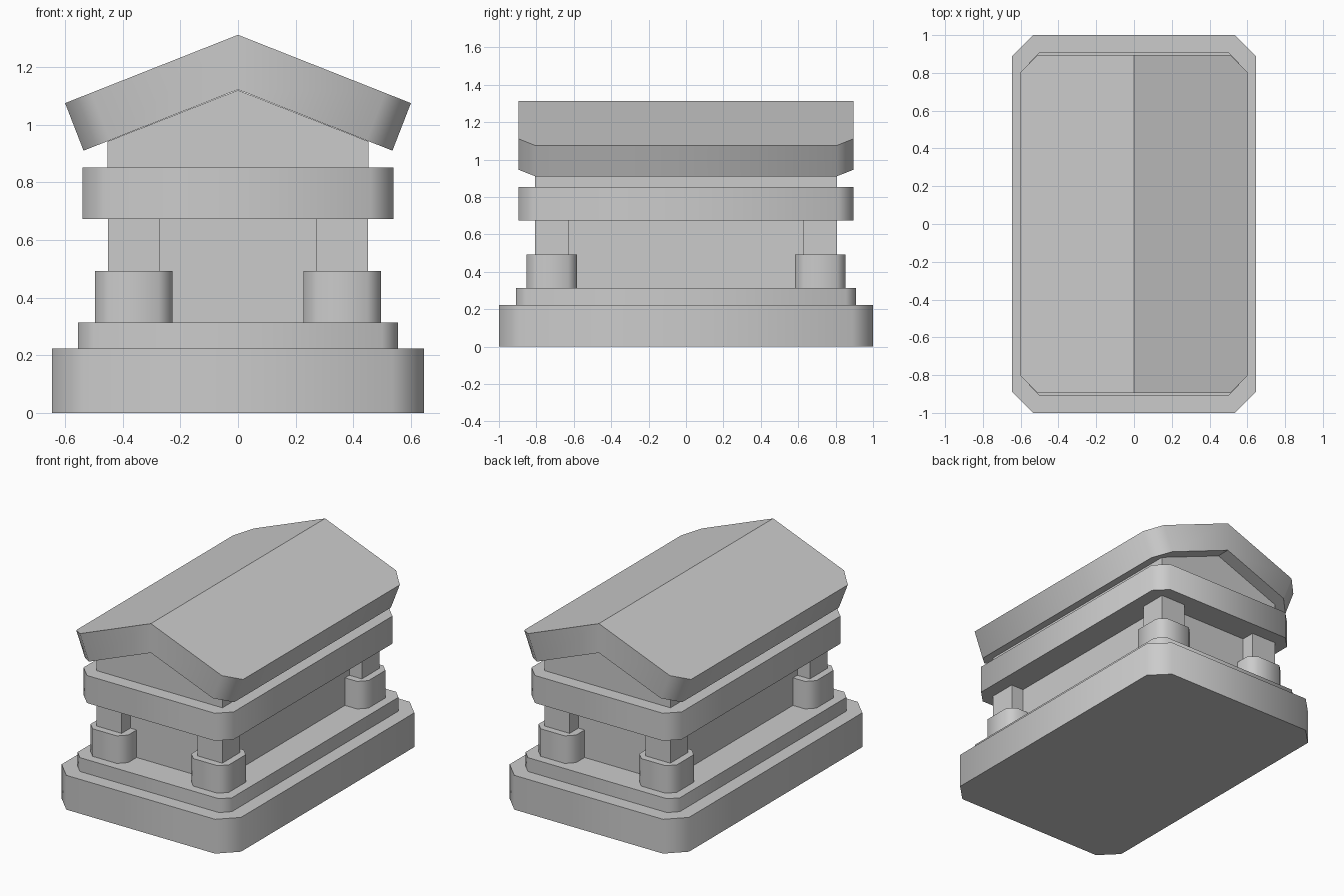
import bpy, bmesh

if "Cube" in bpy.data.objects:
    bpy.data.objects.remove(bpy.data.objects["Cube"])


def make_part(name, low, high, split=False, smooth=True):
    """Join two matching rings of points; split the caps along a ridge if asked."""
    bm = bmesh.new()
    a = [bm.verts.new(p) for p in low]
    b = [bm.verts.new(p) for p in high]
    n = len(a)
    for i in range(n):
        j = (i + 1) % n
        bm.faces.new((a[i], a[j], b[j], b[i])).smooth = smooth
    h = n // 2
    halves = [list(range(h + 1)), list(range(h, n)) + [0]] if split else [list(range(n))]
    for idx in halves:
        for ring in (a, b):
            face = bm.faces.new([ring[i] for i in idx])
            for e in face.edges:
                e.smooth = False
    bmesh.ops.recalc_face_normals(bm, faces=bm.faces)
    mesh = bpy.data.meshes.new(name)
    bm.to_mesh(mesh)
    bm.free()
    ob = bpy.data.objects.new(name, mesh)
    bpy.context.collection.objects.link(ob)
    return ob


def block(name, x, y, z0, z1, c=0.0, cx=0.0, cy=0.0):
    """Upright block with half sizes x, y and cut corners of size c."""
    if c:
        ring = [(-x + c, -y), (x - c, -y), (x, -y + c), (x, y - c),
                (x - c, y), (-x + c, y), (-x, y - c), (-x, -y + c)]
    else:
        ring = [(-x, -y), (x, -y), (x, y), (-x, y)]
    return make_part(name, [(cx + u, cy + v, z0) for u, v in ring],
                     [(cx + u, cy + v, z1) for u, v in ring], smooth=c > 0)


# Stepped plinth
block("plinth", 0.645, 1.0, 0.0, 0.223, 0.11)
block("step", 0.555, 0.91, 0.223, 0.313, 0.055)

# Inner chamber
block("chamber_wall", 0.362, 0.717, 0.313, 0.673)

# Four corner columns with thick feet
for sx, side in ((-1, "left"), (1, "right")):
    for sy, end in ((-1, "front"), (1, "back")):
        tag = f"{end}_{side}"
        block("column_foot_" + tag, 0.135, 0.135, 0.313, 0.492, 0.048, sx * 0.362, sy * 0.717)
        block("column_" + tag, 0.09, 0.09, 0.492, 0.673, 0, sx * 0.362, sy * 0.717)

# Lintel slab
block("lintel", 0.54, 0.895, 0.673, 0.852, 0.08)

# Gable block under the roof
X, Y = 0.453, 0.807
gable = [(-X, 0.852), (X, 0.852), (X, 0.942), (0, 1.12), (-X, 0.942)]
make_part("gable_block", [(x, -Y, z) for x, z in gable],
          [(x, Y, z) for x, z in gable], smooth=False)


# Folded roof slab with cut corners
def roof_ring(edge, ridge_z, eave_z):
    half = [(0, -0.895), (edge - 0.09, -0.895), (edge, -0.805),
            (edge, 0.805), (edge - 0.09, 0.895)]
    ring = half + [(-x, -y) for x, y in half]
    return [(x, y, ridge_z - (ridge_z - eave_z) * abs(x) / edge) for x, y in ring]


make_part("roof", roof_ring(0.536, 1.122, 0.91), roof_ring(0.6, 1.312, 1.075), split=True)
